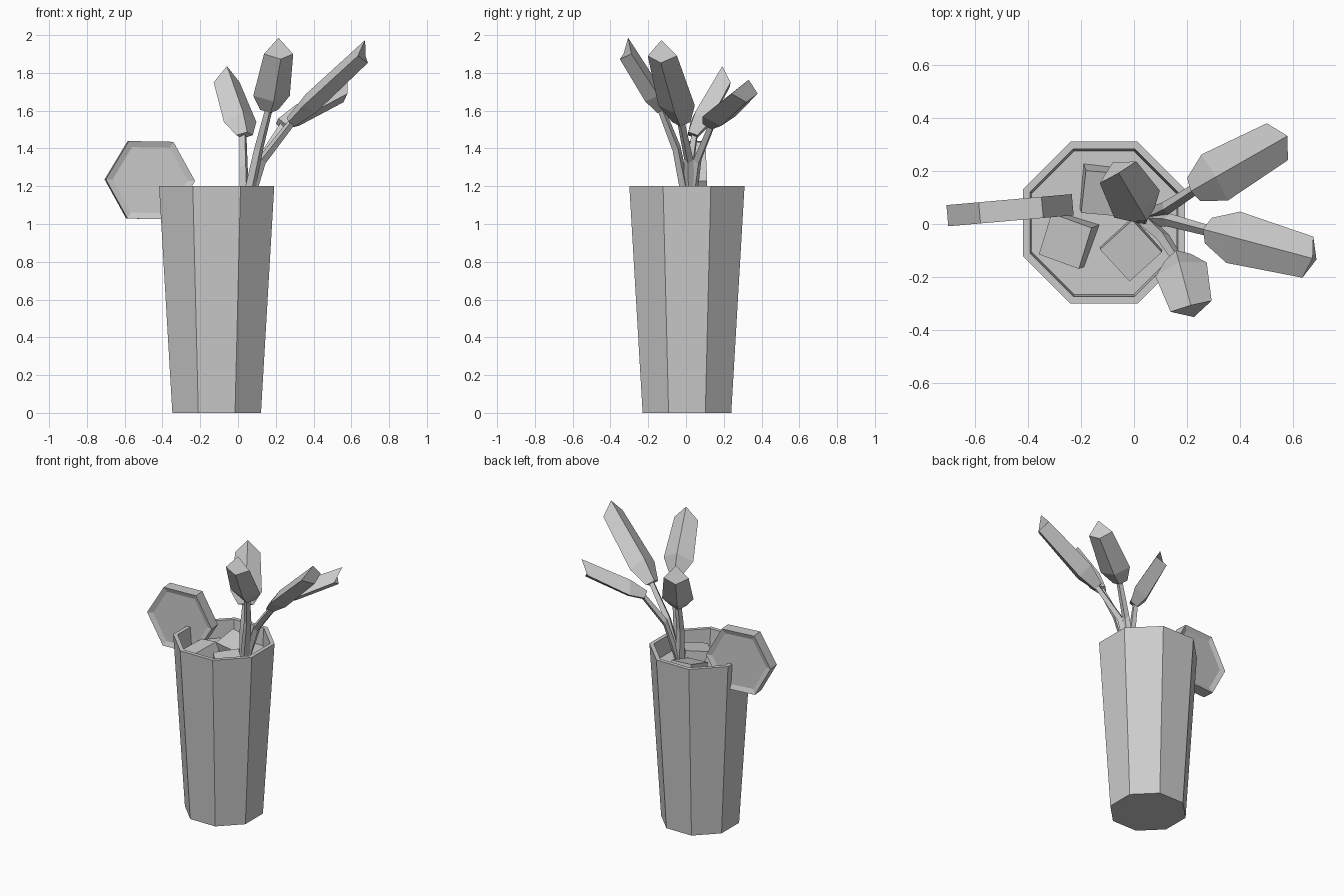
import bpy, bmesh, math
from mathutils import Vector, Matrix

cube = bpy.data.objects.get("Cube")
if cube:
    bpy.data.objects.remove(cube, do_unlink=True)

grey = bpy.data.materials.new("plain_grey")
grey.use_nodes = True
grey.diffuse_color = (0.6, 0.6, 0.6, 1)
grey.node_tree.nodes["Principled BSDF"].inputs["Base Color"].default_value = (0.6, 0.6, 0.6, 1)


def finish(name, bm):
    bmesh.ops.recalc_face_normals(bm, faces=bm.faces)
    mesh = bpy.data.meshes.new(name)
    bm.to_mesh(mesh)
    bm.free()
    mesh.materials.append(grey)
    obj = bpy.data.objects.new(name, mesh)
    bpy.context.collection.objects.link(obj)
    return obj


def loft(name, rings):
    """Skin a list of equal-sized point rings and cap both ends."""
    bm = bmesh.new()
    loops = [[bm.verts.new(p) for p in ring] for ring in rings]
    n = len(loops[0])
    for a, b in zip(loops, loops[1:]):
        for i in range(n):
            j = (i + 1) % n
            bm.faces.new((a[i], a[j], b[j], b[i]))
    bm.faces.new(loops[0])
    bm.faces.new(loops[-1])
    return finish(name, bm)


def polygon(sides, radius, z, turn=0.0):
    return [Vector((radius * math.cos(turn + math.tau * i / sides),
                    radius * math.sin(turn + math.tau * i / sides), z)) for i in range(sides)]


# Octagonal tumbler with rim, inner wall and drink surface
profile = [(0.254, 0), (0.33, 1.2), (0.301, 1.2), (0.293, 1.08)]
tumbler = loft("tumbler", [polygon(8, r, z, math.pi / 8) for r, z in profile])
tumbler.location = (-0.113, 0.005, 0)

# Hexagonal fruit slice with a shallow recess on both faces
slice_profile = [(0.2, -0.028), (0.237, -0.04), (0.237, 0.04), (0.2, 0.028)]
fruit = loft("fruit_slice", [polygon(6, r, z) for r, z in slice_profile])
fruit.location = (-0.467, 0.052, 1.232)
fruit.rotation_euler = (math.radians(90), math.radians(1), math.radians(5))

# Ice cubes floating at the surface
ice_data = [("ice_left", (-0.235, -0.055, 1.06), (12, -14, -20)),
            ("ice_back", (-0.115, 0.135, 1.07), (14, 6, -5)),
            ("ice_front", (-0.01, -0.09, 1.06), (5, -6, 42))]
for name, spot, turn in ice_data:
    bm = bmesh.new()
    bmesh.ops.create_cube(bm, size=0.165)
    ice = finish(name, bm)
    ice.location = spot
    ice.rotation_euler = [math.radians(a) for a in turn]


def diamond(centre, side, up, width, depth, lift=Vector()):
    return [centre + side * width, centre + up * depth + lift,
            centre - side * width, centre - up * depth]


def sprig(name, base, tip, bend, roll=0):
    """A bent stem carrying one ridged leaf with a slanted tip."""
    base, tip, bend = Vector(base), Vector(tip), Vector(bend)
    axis = (tip - base).normalized()
    side = axis.cross(Vector((0, 0, 1))).normalized()
    side = Matrix.Rotation(math.radians(roll), 3, axis) @ side
    up = side.cross(axis)
    rings = [diamond(base.lerp(tip, t), side, up, w, d, axis * push)
             for t, w, d, push in [(0, 0.05, 0.032, 0), (0.25, 0.1, 0.055, 0.03),
                                   (1, 0.08, 0.05, 0.07)]]
    loft(name + "_leaf", rings)
    root = Vector((0.035, 0.02, 1.05))
    path = [(root, 0.032), (bend, 0.025), (base + axis * 0.03, 0.02)]
    loft(name + "_stem", [diamond(p, side, up, r, r) for p, r in path])


# Four sprigs fanning out of the drink
sprig("right_back", (0.225, 0.13, 1.53), (0.54, 0.31, 1.69), (0.12, 0.06, 1.34))
sprig("right", (0.28, -0.025, 1.54), (0.655, -0.125, 1.89), (0.13, 0.015, 1.34))
sprig("front", (0.165, -0.125, 1.605), (0.215, -0.31, 1.9), (0.11, -0.05, 1.4))
sprig("rear", (0.035, 0.035, 1.47), (-0.06, 0.195, 1.75), (0.03, 0.02, 1.3))
